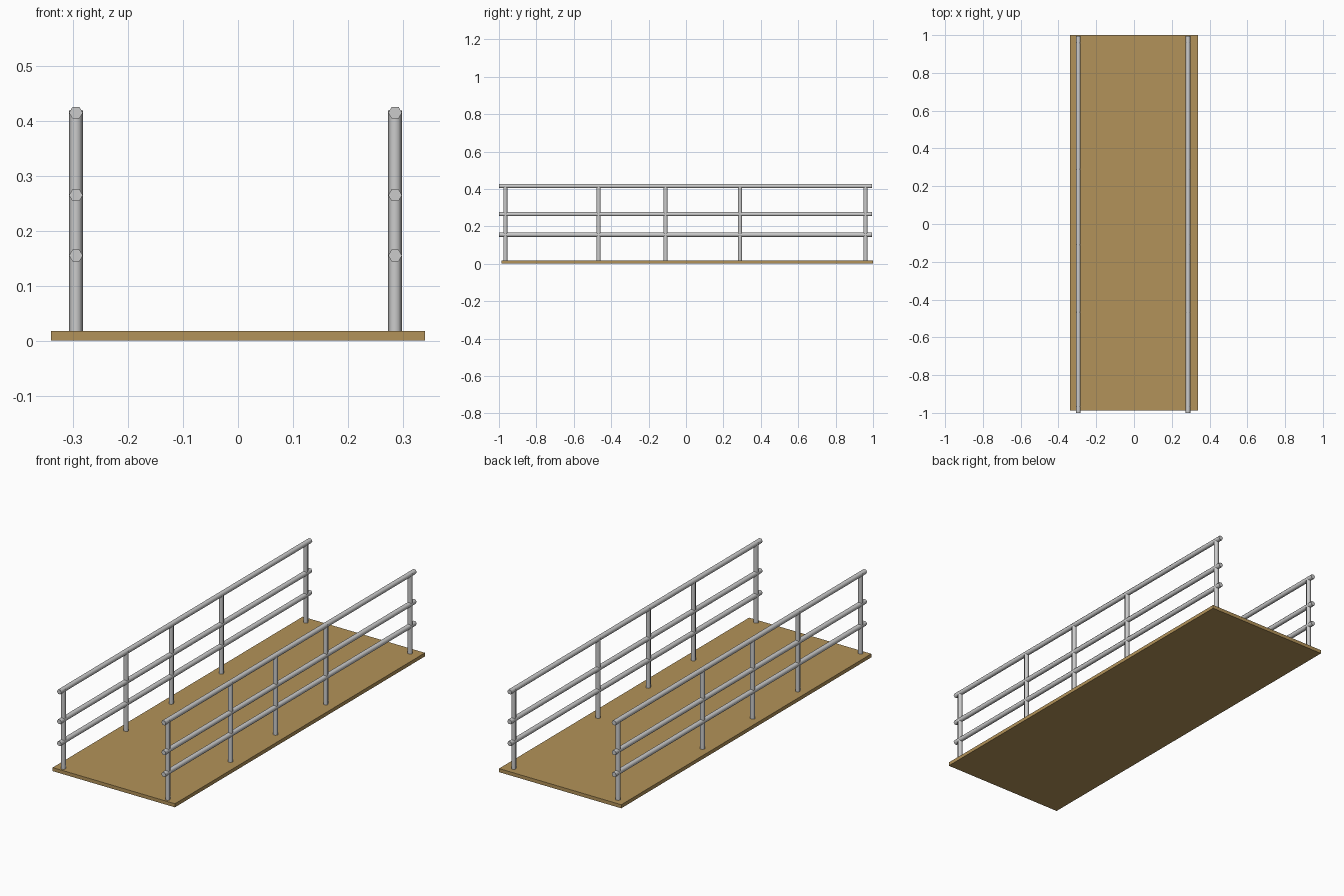
import bpy, math

if "Cube" in bpy.data.objects:
    bpy.data.objects.remove(bpy.data.objects["Cube"])

def material(name, color):
    m = bpy.data.materials.new(name)
    m.diffuse_color = color
    m.use_nodes = True
    m.node_tree.nodes["Principled BSDF"].inputs["Base Color"].default_value = m.diffuse_color
    return m

wood = material("wood", (0.45, 0.29, 0.10, 1))

R = 0.0125           # tube radius
DECK_TOP = 0.018

def tube(name, start, length, along_y=False):
    """Six-sided smooth tube, corners facing +x and -x."""
    x, y, z = start
    centre = (x, y + length / 2, z) if along_y else (x, y, z + length / 2)
    bpy.ops.mesh.primitive_cylinder_add(vertices=6, radius=R, depth=length)
    ob = bpy.context.object
    ob.name = name
    # corners onto the x axis, baked into the mesh
    ob.rotation_euler = (0, 0, math.radians(30))
    bpy.ops.object.transform_apply(location=False, rotation=True, scale=False)
    if along_y:
        ob.rotation_euler = (math.radians(90), 0, 0)
    ob.location = centre
    bpy.ops.object.shade_smooth_by_angle(angle=math.radians(70))
    return ob

# Deck board
bpy.ops.mesh.primitive_cube_add(size=1, location=(0, 0.0065, DECK_TOP / 2))
deck = bpy.context.object
deck.name = "deck"
deck.scale = (0.68, 1.987, DECK_TOP)
bpy.ops.object.transform_apply(location=False, rotation=False, scale=True)
deck.data.materials.append(wood)

# Railings on both sides: five posts and three rails each
for side, x in (("left", -0.295), ("right", 0.286)):
    for i, y in enumerate((-0.966, -0.467, -0.109, 0.289, 0.96), 1):
        tube(f"{side}_post_{i}", (x, y, DECK_TOP), 0.419 - DECK_TOP)
    for level, z in (("lower", 0.155), ("middle", 0.265), ("top", 0.415)):
        tube(f"{side}_{level}_rail", (x, -1.0, z), 1.994, along_y=True)
